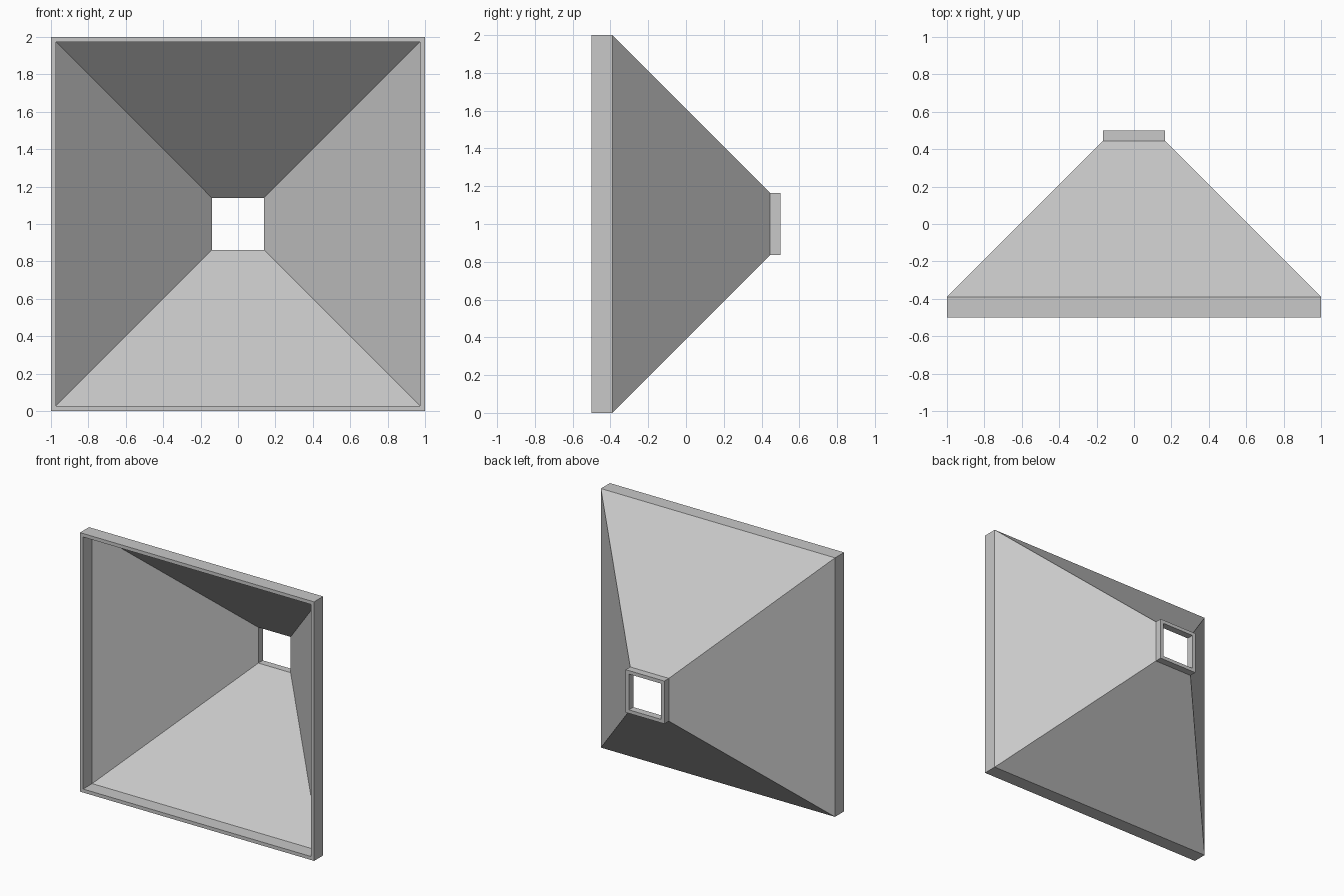
import bpy
import bmesh

cube = bpy.data.objects.get("Cube")
if cube:
    bpy.data.objects.remove(cube, do_unlink=True)

grey = bpy.data.materials.new("light_grey")
grey.use_nodes = True
colour = (0.58, 0.58, 0.58, 1)
grey.diffuse_color = colour
grey.node_tree.nodes["Principled BSDF"].inputs["Base Color"].default_value = colour

# Wall profile as (half width, y): up the outside, back down the inside
FRONT, RIM, NECK, BACK = -0.5, -0.39, 0.445, 0.5
WALL = 0.027
outside = [(1, FRONT), (1, RIM), (0.165, NECK), (0.165, BACK)]
inside = [(half - WALL, y) for half, y in reversed(outside)]
profile = outside + inside


def square_ring(bm, half, y):
    corners = ((-1, -1), (1, -1), (1, 1), (-1, 1))
    return [bm.verts.new((sx * half, y, 1 + sz * half)) for sx, sz in corners]


# Square funnel: rim, tapered hood and outlet collar in one closed shell
bm = bmesh.new()
rings = [square_ring(bm, half, y) for half, y in profile]
for a, b in zip(rings, rings[1:] + rings[:1]):
    for i in range(4):
        j = (i + 1) % 4
        bm.faces.new((a[i], a[j], b[j], b[i]))
bmesh.ops.recalc_face_normals(bm, faces=bm.faces)

mesh = bpy.data.meshes.new("square_funnel")
bm.to_mesh(mesh)
bm.free()
mesh.materials.append(grey)
funnel = bpy.data.objects.new("square_funnel", mesh)
bpy.context.collection.objects.link(funnel)
